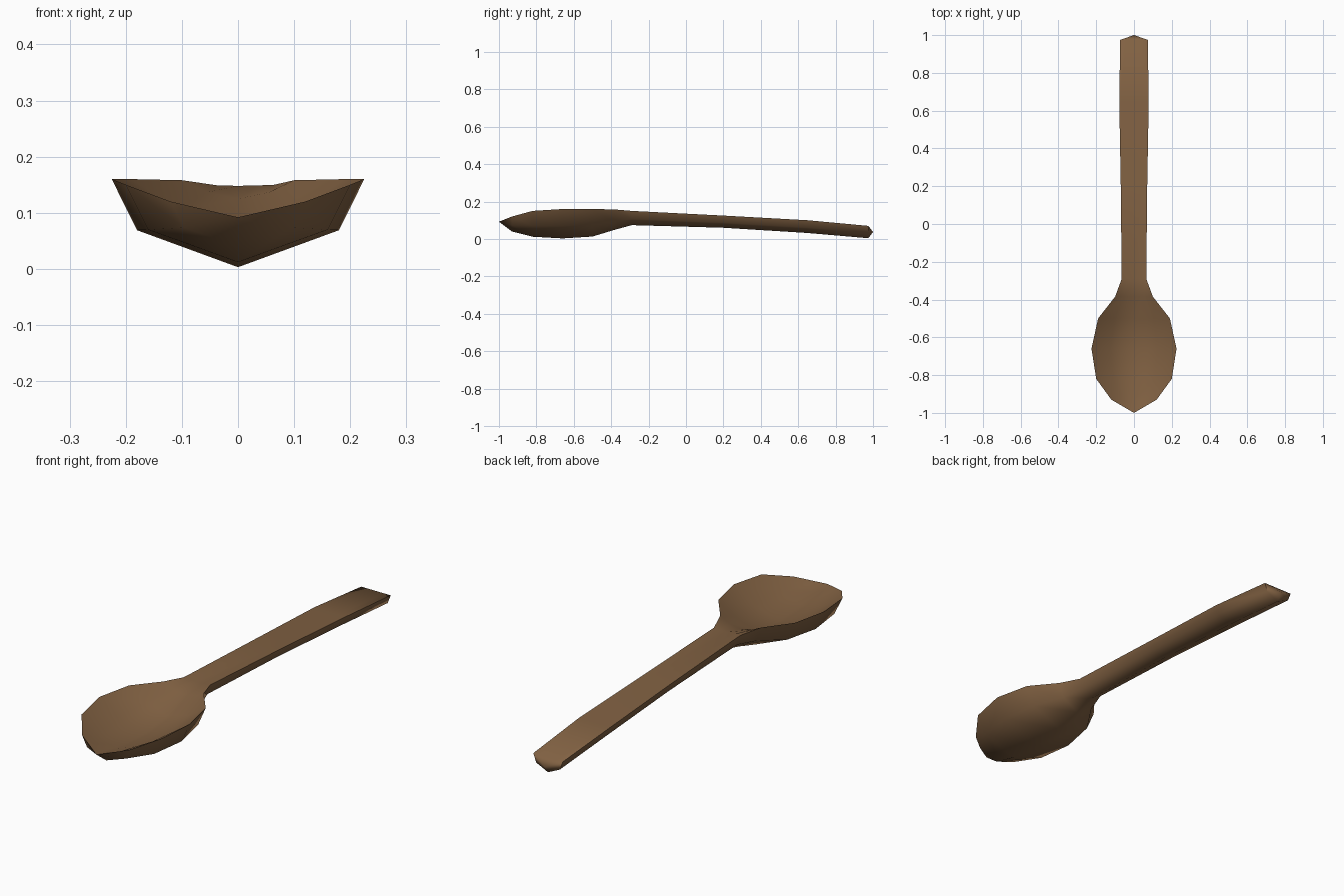
import bpy
import bmesh
import math

cube = bpy.data.objects.get("Cube")
if cube:
    bpy.data.objects.remove(cube, do_unlink=True)

# Single wood colour
wood = bpy.data.materials.new("brown wood")
wood.use_nodes = True
colour = (0.22, 0.12, 0.055, 1)
wood.diffuse_color = colour
wood.node_tree.nodes["Principled BSDF"].inputs["Base Color"].default_value = colour

# Stations along the spoon: y, half width, rim z, hollow z, keel z
STATIONS = [
    (-0.93, 0.12, 0.12, 0.085, 0.04),
    (-0.82, 0.20, 0.15, 0.065, 0.012),
    (-0.66, 0.225, 0.16, 0.055, 0.003),
    (-0.50, 0.19, 0.16, 0.075, 0.013),
    (-0.385, 0.10, 0.158, 0.125, 0.048),
    (-0.29, 0.065, 0.15, 0.148, 0.074),
    (0.20, 0.07, 0.125, 0.125, 0.06),
    (0.65, 0.078, 0.10, 0.10, 0.032),
    (0.975, 0.073, 0.07, 0.07, 0.004),
]


def section(bm, y, w, rim, hollow, keel):
    """Ring: rim, hollowed top, rim, chine, keel, chine."""
    inner = hollow + (rim - hollow) * 0.35
    chine = keel + (rim - keel) * 0.42
    points = [(-w, rim), (-0.55 * w, inner), (0, hollow), (0.55 * w, inner),
              (w, rim), (0.8 * w, chine), (0, keel), (-0.8 * w, chine)]
    return [bm.verts.new((x, y, z)) for x, z in points]


def fan(bm, ring, tip):
    """Close an open end onto one point."""
    v = bm.verts.new(tip)
    for i in range(len(ring)):
        bm.faces.new((ring[i - 1], ring[i], v))


# Bowl and handle lofted as one carved piece
bm = bmesh.new()
rings = [section(bm, *s) for s in STATIONS]
for a, b in zip(rings, rings[1:]):
    for i in range(len(a)):
        bm.faces.new((a[i - 1], a[i], b[i], b[i - 1]))
fan(bm, rings[0], (0, -1, 0.092))
fan(bm, rings[-1], (0, 1, 0.037))
bmesh.ops.recalc_face_normals(bm, faces=bm.faces)

mesh = bpy.data.meshes.new("wooden_spoon")
bm.to_mesh(mesh)
bm.free()
mesh.materials.append(wood)
spoon = bpy.data.objects.new("wooden_spoon", mesh)
bpy.context.collection.objects.link(spoon)

# Smooth carved surfaces with a crisp rim
bpy.ops.object.select_all(action="DESELECT")
spoon.select_set(True)
bpy.context.view_layer.objects.active = spoon
bpy.ops.object.shade_smooth_by_angle(angle=math.radians(60))
